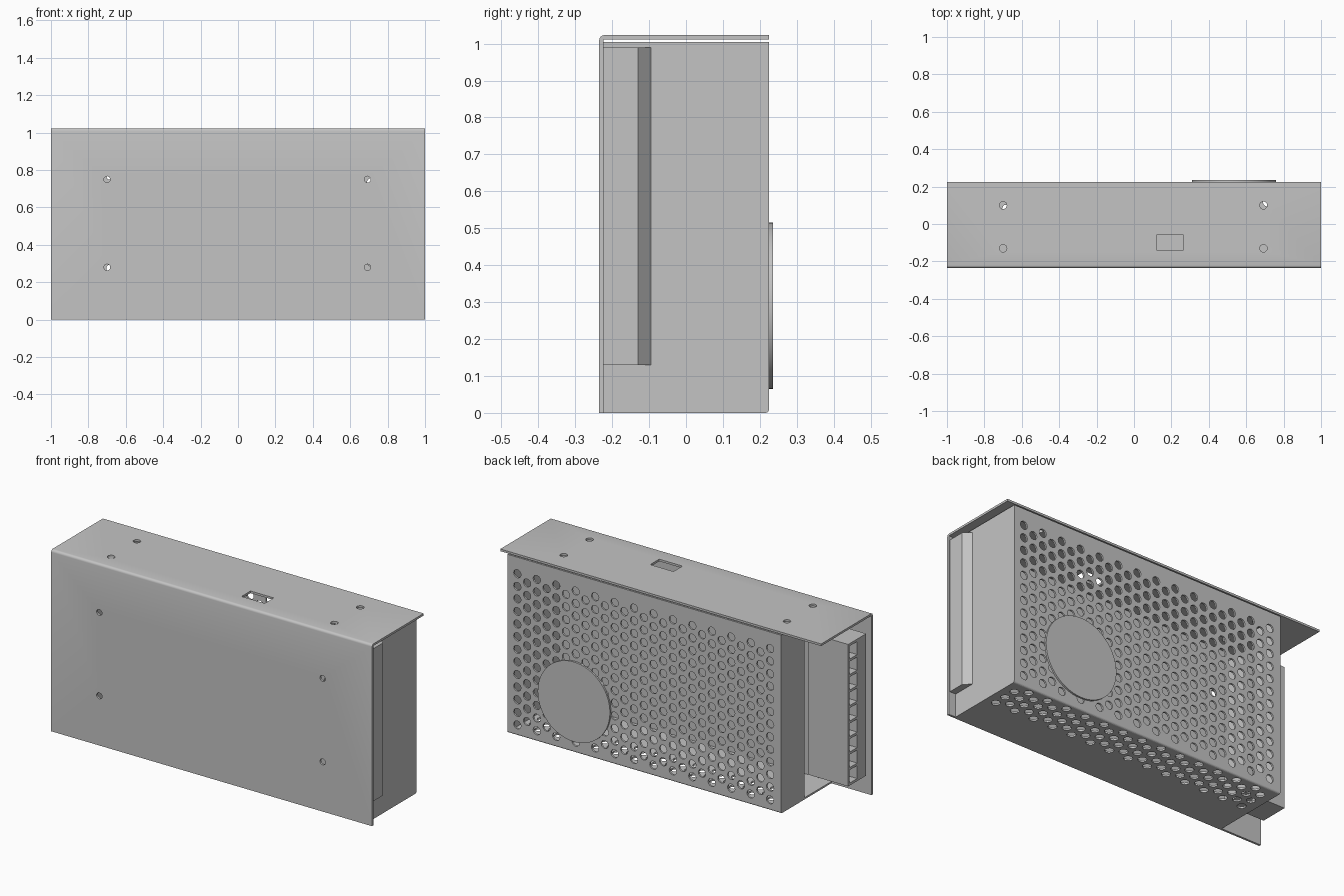
import bpy, bmesh, math
from mathutils import Matrix, Vector

cube = bpy.data.objects.get("Cube")
if cube:
    bpy.data.objects.remove(cube, do_unlink=True)

metal = bpy.data.materials.new("grey metal")
metal.use_nodes = True
GREY = (0.55, 0.55, 0.55, 1)
metal.diffuse_color = GREY
metal.node_tree.nodes["Principled BSDF"].inputs["Base Color"].default_value = GREY


def finish(name, bm):
    bmesh.ops.recalc_face_normals(bm, faces=bm.faces)
    mesh = bpy.data.meshes.new(name)
    bm.to_mesh(mesh)
    bm.free()
    mesh.materials.append(metal)
    obj = bpy.data.objects.new(name, mesh)
    bpy.context.collection.objects.link(obj)
    return obj


def add_box(bm, x, y, z):
    size = [b - a for a, b in (x, y, z)]
    mid = [(a + b) / 2 for a, b in (x, y, z)]
    bmesh.ops.create_cube(bm, size=1, matrix=Matrix.Translation(mid) @ Matrix.Diagonal((*size, 1)))


def add_rod(bm, centre, radius, length, axis, segments=16):
    turn = Matrix.Rotation(math.pi / 2, 4, 'X') if axis == 'Y' else Matrix.Identity(4)
    bmesh.ops.create_cone(bm, cap_ends=True, segments=segments, radius1=radius, radius2=radius,
                          depth=length, matrix=Matrix.Translation(centre) @ turn)


def prism(name, points, span, axis):
    """Extrude a (y, z) profile along X or an (x, y) profile along Z."""
    bm = bmesh.new()
    low, high = span
    verts = [bm.verts.new((low, a, b) if axis == 'X' else (a, b, low)) for a, b in points]
    face = bm.faces.new(verts)
    moved = bmesh.ops.extrude_face_region(bm, geom=[face])["geom"]
    shift = Vector((high - low, 0, 0)) if axis == 'X' else Vector((0, 0, high - low))
    bmesh.ops.translate(bm, vec=shift, verts=[v for v in moved if isinstance(v, bmesh.types.BMVert)])
    return finish(name, bm)


def arc(cy, cz, radius, start):
    """Quarter bend, turning clockwise from the start angle."""
    angles = [math.radians(start - 22.5 * i) for i in range(5)]
    return [(cy + radius * math.cos(a), cz + radius * math.sin(a)) for a in angles]


def cut(obj, bm):
    cutter = finish("cutter", bm)
    cutter.hide_render = True
    mod = obj.modifiers.new("holes", 'BOOLEAN')
    mod.operation = 'DIFFERENCE'
    mod.solver = 'EXACT'
    mod.object = cutter
    select(obj)
    bpy.ops.object.modifier_apply(modifier=mod.name)
    bpy.data.objects.remove(cutter, do_unlink=True)


def select(obj):
    bpy.ops.object.select_all(action='DESELECT')
    obj.select_set(True)
    bpy.context.view_layer.objects.active = obj


# Bent mounting bracket: front plate and top plate
FRONT, BACK, TOP, SHEET = -0.235, 0.225, 1.023, 0.012
bracket = prism("mounting_bracket",
                [(FRONT + SHEET, 0), (FRONT, 0)]
                + arc(FRONT + 0.014, TOP - 0.014, 0.014, 180)
                + [(BACK, TOP), (BACK, TOP - SHEET), (FRONT + SHEET, TOP - SHEET)],
                (-1, 1), 'X')
holes = bmesh.new()
for x in (-0.7, 0.692):
    for z in (0.28, 0.75):
        add_rod(holes, (x, FRONT, z), 0.017, 0.1, 'Y')
    for y in (-0.13, 0.1):
        add_rod(holes, (x, y, TOP), 0.02, 0.1, 'Z')
add_box(holes, (0.12, 0.265), (-0.14, -0.06), (0.96, 1.1))
cut(bracket, holes)

# Perforated cover: back and bottom in one bent sheet
LEFT_X, RIGHT_X, RIM = 0.956, -0.75, 1.005
cover = prism("perforated_cover",
              [(BACK - 0.01, RIM), (BACK, RIM)]
              + arc(BACK - 0.01, 0.01, 0.01, 0)
              + [(FRONT + SHEET, 0), (FRONT + SHEET, 0.01), (BACK - 0.01, 0.01)],
              (RIGHT_X, LEFT_X), 'X')
holes = bmesh.new()
PITCH = 0.071
for column in range(27):
    x = 0.894 - 0.0606 * column
    odd = column % 2
    for row in range(13 - odd):
        add_rod(holes, (x, BACK, 0.06 + PITCH * (row + odd / 2)), 0.023, 0.06, 'Y', 12)
    for row in range(3):
        add_rod(holes, (x, 0.01 + PITCH * (row + odd / 2), 0), 0.023, 0.06, 'Z', 12)
cut(cover, holes)

# End walls of the cover; the one beside the terminals is partial
for name, x, y_start in (("left_end_wall", (LEFT_X - 0.01, LEFT_X), FRONT + SHEET),
                         ("right_end_wall", (RIGHT_X, RIGHT_X + 0.01), 0.018)):
    bm = bmesh.new()
    add_box(bm, x, (y_start, BACK - 0.01), (0.01, RIM))
    finish(name, bm)

# Raised rib with a sloped side on the left end
prism("left_end_rib",
      [(LEFT_X, FRONT + SHEET), (0.993, FRONT + SHEET), (0.993, -0.13), (LEFT_X, -0.095)],
      (0.13, 0.99), 'Z')

# Round cover plate on the back
bm = bmesh.new()
add_rod(bm, (0.535, BACK + 0.005, 0.29), 0.225, 0.01, 'Y', 64)
disc = finish("round_back_plate", bm)

# Terminal block with a row of open slots
OUT, IN, LOW, HIGH, SLOTS = -0.99, -0.74, 0.12, 0.92, 9
bm = bmesh.new()
add_box(bm, (OUT, IN), (-0.19, -0.11), (LOW, HIGH))
add_box(bm, (OUT, IN), (-0.04, -0.03), (LOW, HIGH))
add_box(bm, (-0.88, IN), (-0.11, -0.04), (LOW, HIGH))
step = (HIGH - LOW - 0.014) / SLOTS
for i in range(SLOTS + 1):
    z = LOW + step * i
    add_box(bm, (OUT, -0.88), (-0.11, -0.04), (z, z + 0.014))
finish("terminal_block", bm)

# Smooth only the gentle curves
for obj in (bracket, disc):
    select(obj)
    bpy.ops.object.shade_smooth_by_angle(angle=math.radians(30))
